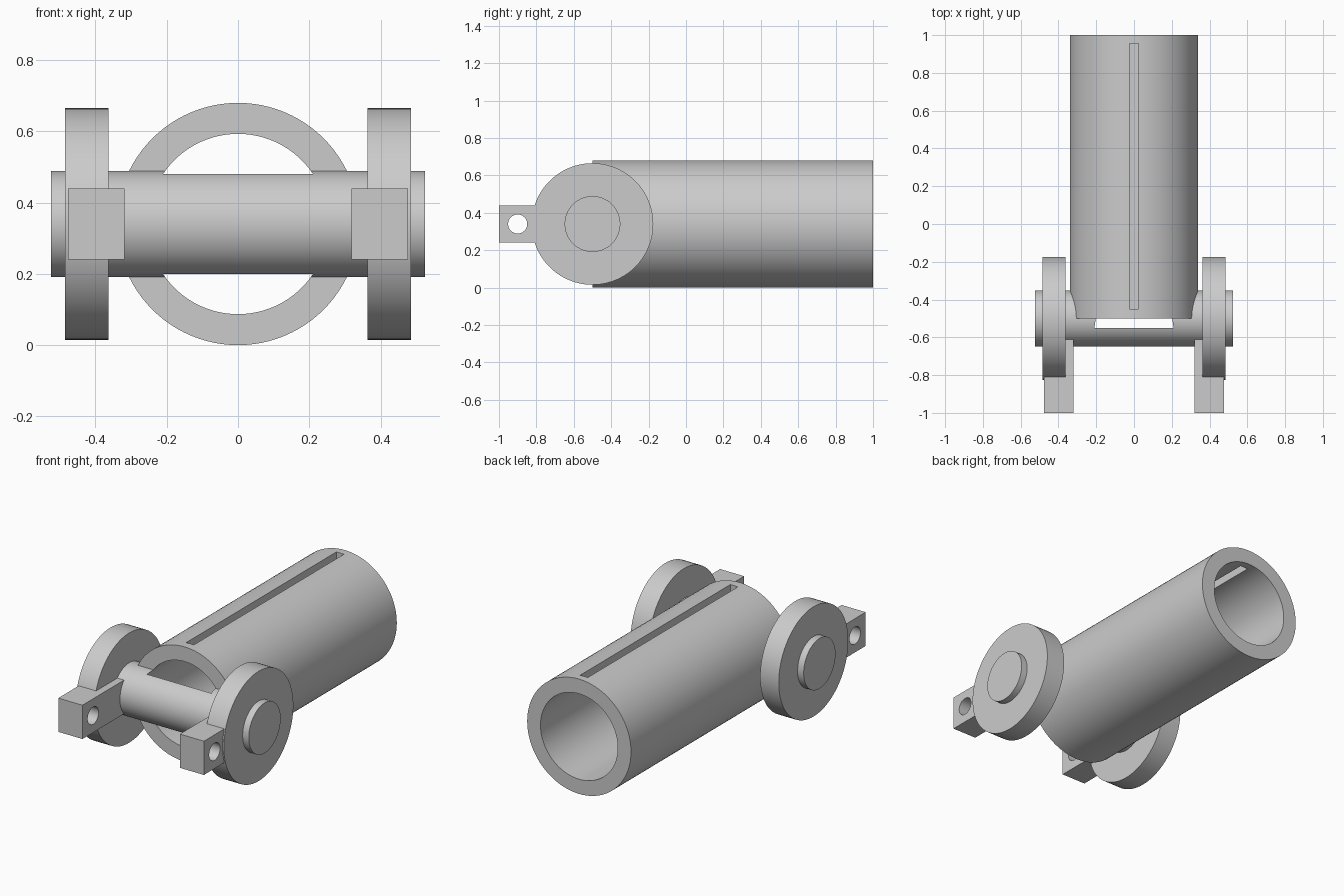
import bpy
import math
from mathutils import Matrix

if "Cube" in bpy.data.objects:
    bpy.data.objects.remove(bpy.data.objects["Cube"], do_unlink=True)

AXIS_Z = 0.34
AXLE_Y = -0.5

grey = bpy.data.materials.new("plain_grey")
grey.use_nodes = True
grey.diffuse_color = (0.6, 0.6, 0.6, 1)
grey.node_tree.nodes["Principled BSDF"].inputs["Base Color"].default_value = (0.6, 0.6, 0.6, 1)


def finish(name):
    obj = bpy.context.object
    obj.name = name
    obj.data.materials.append(grey)
    return obj


def cylinder(name, axis, radius, start, end, centre, sides=96):
    """Cylinder along x or y from start to end, centred on the other two values."""
    mid = (start + end) / 2
    if axis == "x":
        loc, turn = (mid, centre[0], centre[1]), Matrix.Rotation(math.pi / 2, 4, "Y")
    else:
        loc, turn = (centre[0], mid, centre[1]), Matrix.Rotation(math.pi / 2, 4, "X")
    bpy.ops.mesh.primitive_cylinder_add(vertices=sides, radius=radius, depth=end - start, location=loc)
    obj = finish(name)
    obj.data.transform(turn)
    return obj


def box(name, low, high):
    bpy.ops.mesh.primitive_cube_add(size=1, location=[(a + b) / 2 for a, b in zip(low, high)])
    obj = finish(name)
    obj.data.transform(Matrix.Diagonal([b - a for a, b in zip(low, high)] + [1]))
    return obj


def cut(target, cutters):
    """Apply boolean cuts, then smooth the round faces."""
    bpy.context.view_layer.update()
    for cutter in cutters:
        mod = target.modifiers.new("cut", "BOOLEAN")
        mod.operation = "DIFFERENCE"
        mod.solver = "EXACT"
        mod.object = cutter
        bpy.context.view_layer.objects.active = target
        bpy.ops.object.modifier_apply(modifier=mod.name)


def smooth(obj):
    bpy.ops.object.select_all(action="DESELECT")
    obj.select_set(True)
    bpy.context.view_layer.objects.active = obj
    bpy.ops.object.shade_smooth_by_angle(angle=math.radians(30))


parts, helpers = [], []

# Barrel with a long slot in the top, and the axle the bore runs into
barrel = cylinder("barrel", "y", 0.34, AXLE_Y, 1, (0, AXIS_Z))
axle = cylinder("axle", "x", 0.149, -0.525, 0.525, (AXLE_Y, AXIS_Z))
bore = cylinder("bore_cutter", "y", 0.253, -0.55, 1.1, (0, AXIS_Z))
slot = box("slot_cutter", (-0.025, -0.45, AXIS_Z), (0.025, 0.955, 0.8))
cut(barrel, [bore, slot])
cut(axle, [bore])
parts += [barrel, axle]
helpers += [bore, slot]

# Side discs and the drilled lugs in front of them
for side, s in (("left", 1), ("right", -1)):
    x0, x1 = sorted((s * 0.363, s * 0.485))
    disc = cylinder(side + "_disc", "x", 0.325, x0, x1, (AXLE_Y, AXIS_Z))
    x0, x1 = sorted((s * 0.319, s * 0.477))
    lug = box(side + "_lug", (x0, -1, AXIS_Z - 0.1), (x1, AXLE_Y - 0.04, AXIS_Z + 0.1))
    drill = cylinder(side + "_drill_cutter", "x", 0.051, x0 - 0.1, x1 + 0.1, (-0.9, AXIS_Z), 48)
    cut(lug, [drill])
    parts += [disc, lug]
    helpers.append(drill)

for part in parts:
    smooth(part)
for helper in helpers:
    bpy.data.objects.remove(helper, do_unlink=True)
